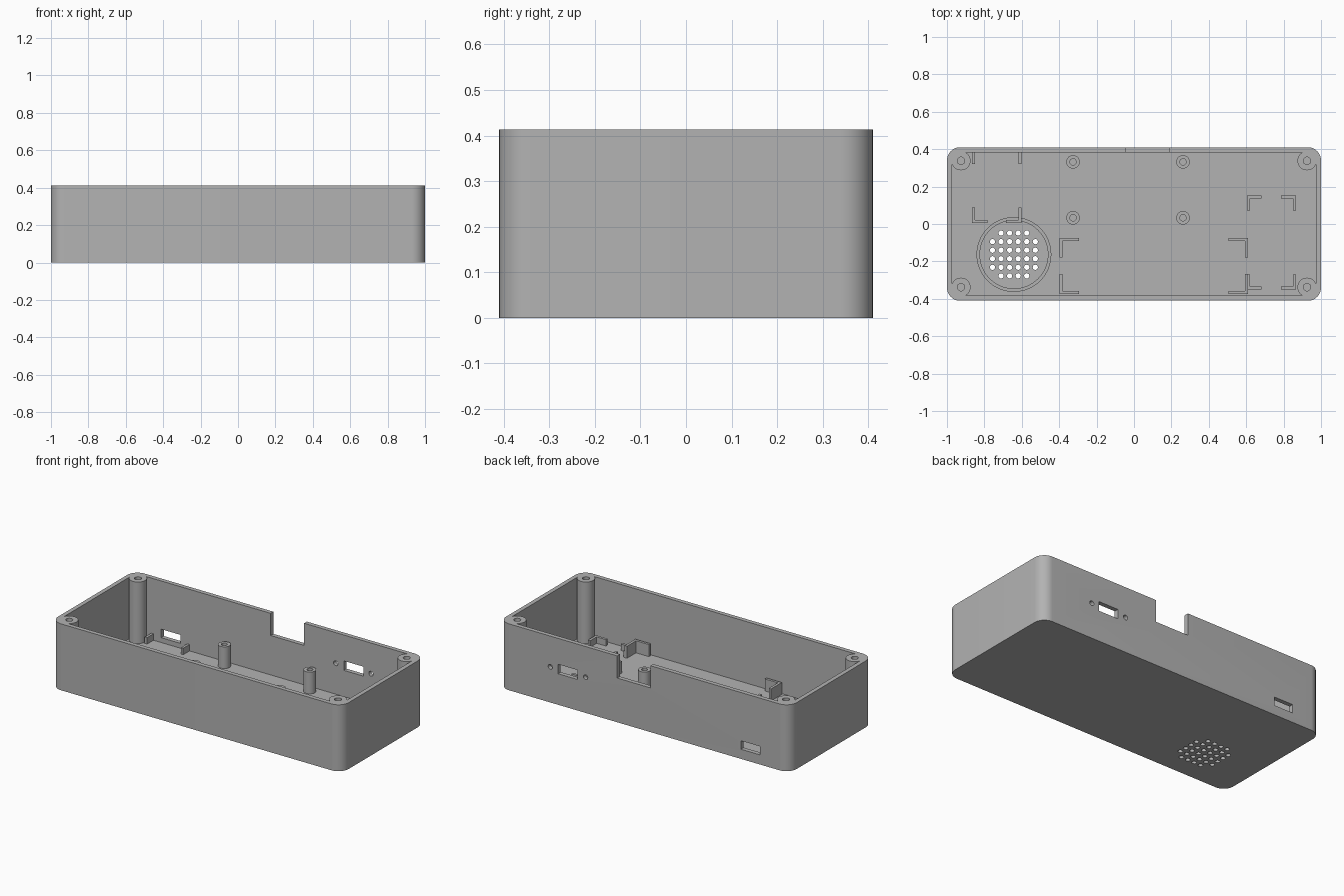
import bpy
import bmesh
from math import cos, sin, pi, tau

if "Cube" in bpy.data.objects:
    bpy.data.objects.remove(bpy.data.objects["Cube"])

HX, HY, TOP = 1.0, 0.41, 0.413      # outer half sizes and height
WALL, FLOOR, RADIUS = 0.027, 0.03, 0.07

grey = bpy.data.materials.new("plain grey")
grey.use_nodes = True
grey.diffuse_color = (0.45, 0.45, 0.45, 1)
grey.node_tree.nodes["Principled BSDF"].inputs["Base Color"].default_value = grey.diffuse_color


def finish(bm, name):
    bmesh.ops.recalc_face_normals(bm, faces=bm.faces)
    mesh = bpy.data.meshes.new(name)
    bm.to_mesh(mesh)
    bm.free()
    mesh.materials.append(grey)
    obj = bpy.data.objects.new(name, mesh)
    bpy.context.collection.objects.link(obj)
    return obj


def add_prism(bm, points, z0, z1):
    low = [bm.verts.new((x, y, z0)) for x, y in points]
    high = [bm.verts.new((x, y, z1)) for x, y in points]
    bm.faces.new(low[::-1])
    bm.faces.new(high)
    n = len(points)
    for i in range(n):
        j = (i + 1) % n
        bm.faces.new((low[i], low[j], high[j], high[i]))


def circle(x, y, r, n=32):
    return [(x + r * cos(tau * i / n), y + r * sin(tau * i / n)) for i in range(n)]


def rectangle(x0, x1, y0, y1):
    return [(x0, y0), (x1, y0), (x1, y1), (x0, y1)]


def rounded(hx, hy, r, steps=12):
    points = []
    for q, (sx, sy) in enumerate(((1, 1), (-1, 1), (-1, -1), (1, -1))):
        for i in range(steps + 1):
            a = (q + i / steps) * pi / 2
            points.append((sx * (hx - r) + r * cos(a), sy * (hy - r) + r * sin(a)))
    return points


def prism(name, points, z0, z1):
    bm = bmesh.new()
    add_prism(bm, points, z0, z1)
    return finish(bm, name)


def select(obj):
    bpy.ops.object.select_all(action='DESELECT')
    obj.select_set(True)
    bpy.context.view_layer.objects.active = obj


def smooth(obj):
    select(obj)
    bpy.ops.object.shade_smooth_by_angle(angle=pi / 6)


def cut(obj, cutter):
    cutter.hide_render = True
    mod = obj.modifiers.new("cut", 'BOOLEAN')
    mod.operation, mod.solver, mod.object = 'DIFFERENCE', 'EXACT', cutter
    select(obj)
    bpy.ops.object.modifier_apply(modifier=mod.name)
    bpy.data.objects.remove(cutter)


def tube(name, x, y, outer, inner, z1, hole_bottom, n=32):
    # Lathed sleeve; the profile closes at the bottom of its bore
    profile = [(0, hole_bottom), (inner, hole_bottom), (inner, z1),
               (outer, z1), (outer, FLOOR - 0.005)]
    bm = bmesh.new()
    verts = [bm.verts.new((r, 0, z)) for r, z in profile]
    edges = [bm.edges.new(pair) for pair in zip(verts, verts[1:])]
    bmesh.ops.spin(bm, geom=verts + edges, cent=(0, 0, 0), axis=(0, 0, 1),
                   angle=tau, steps=n, use_duplicate=False)
    bmesh.ops.remove_doubles(bm, verts=bm.verts, dist=0.0001)
    bmesh.ops.translate(bm, verts=bm.verts, vec=(x, y, 0))
    smooth(finish(bm, name))


# Case: rounded block, hollowed around four corner screw posts
case = prism("case", rounded(HX, HY, RADIUS), 0, TOP)
cavity = prism("cavity_cutter", rounded(HX - WALL, HY - WALL, RADIUS - WALL), FLOOR, TOP + 0.1)
corners = [(sx * 0.925, sy * 0.338) for sx in (-1, 1) for sy in (-1, 1)]
posts = bmesh.new()
for x, y in corners:
    add_prism(posts, circle(x, y, 0.051), 0, TOP + 0.2)
cut(cavity, finish(posts, "post_cutter"))
cut(case, cavity)

# Openings: post screw holes, speaker grille, rear ports and rear notch
holes = bmesh.new()
for x, y in corners:
    add_prism(holes, circle(x, y, 0.02, 24), 0.2, TOP + 0.1)
SPEAKER = (-0.642, -0.163)
for i in range(6):
    for j in range(6):
        if i in (0, 5) and j in (0, 5):
            continue
        x = SPEAKER[0] + (i - 2.5) * 0.0457
        y = SPEAKER[1] + (j - 2.5) * 0.0457
        add_prism(holes, circle(x, y, 0.014, 16), -0.05, FLOOR + 0.05)
Y0, Y1 = HY - 0.05, HY + 0.05
add_prism(holes, rectangle(-0.797, -0.665, Y0, Y1), 0.06, 0.113)
add_prism(holes, rectangle(0.46, 0.594, Y0, Y1), 0.193, 0.252)
add_prism(holes, rectangle(-0.043, 0.187, Y0, Y1), 0.275, TOP + 0.1)
cut(case, finish(holes, "opening_cutter"))

# Round screw holes either side of the upper rear port
screws = bmesh.new()
for x in (0.404, 0.647):
    start = len(screws.verts)
    add_prism(screws, circle(0, 0, 0.015, 20), -Y1, -Y0)
    screws.verts.ensure_lookup_table()
    for v in screws.verts[start:]:
        v.co = (v.co.x + x, -v.co.z, v.co.y + 0.222)
cut(case, finish(screws, "screw_cutter"))
smooth(case)

# Circuit board standoffs
for x in (-0.326, 0.262):
    for y in (0.033, 0.332):
        tube("board_standoff", x, y, 0.036, 0.017, 0.165, 0.06)

# Speaker ring: an open sleeve
ring = prism("speaker_ring", circle(*SPEAKER, 0.2, 64), FLOOR - 0.005, 0.06)
cut(ring, prism("ring_cutter", circle(*SPEAKER, 0.182, 64), 0, 0.1))
smooth(ring)


# L-shaped corner brackets on the floor
T = 0.016


def bracket(name, x, y, sx, sy, ax, ay, top):
    shape = [(0, 0), (ax, 0), (ax, T), (T, T), (T, ay), (0, ay)]
    prism(name, [(x + sx * u, y + sy * v) for u, v in shape], FLOOR - 0.005, top)


def bracket_set(name, x0, x1, y0, y1, arm, top, sides=(1, -1)):
    for sx, x in ((1, x0), (-1, x1)):
        for sy, y in ((1, y0), (-1, y1)):
            if sy in sides:
                bracket(name, x, y, sx, sy, arm, arm, top)


bracket_set("battery_bracket", -0.398, 0.61, -0.373, -0.074, 0.105, 0.105)
bracket_set("module_bracket", 0.603, 0.865, -0.35, 0.152, 0.08, 0.07)
bracket_set("charger_bracket", -0.866, -0.602, 0.006, 0.383, 0.083, 0.07, sides=(1,))

# Straight rails beside the lower rear port
for x in (-0.866, -0.618):
    prism("charger_rail", rectangle(x, x + T, 0.32, 0.386), FLOOR - 0.005, 0.07)
